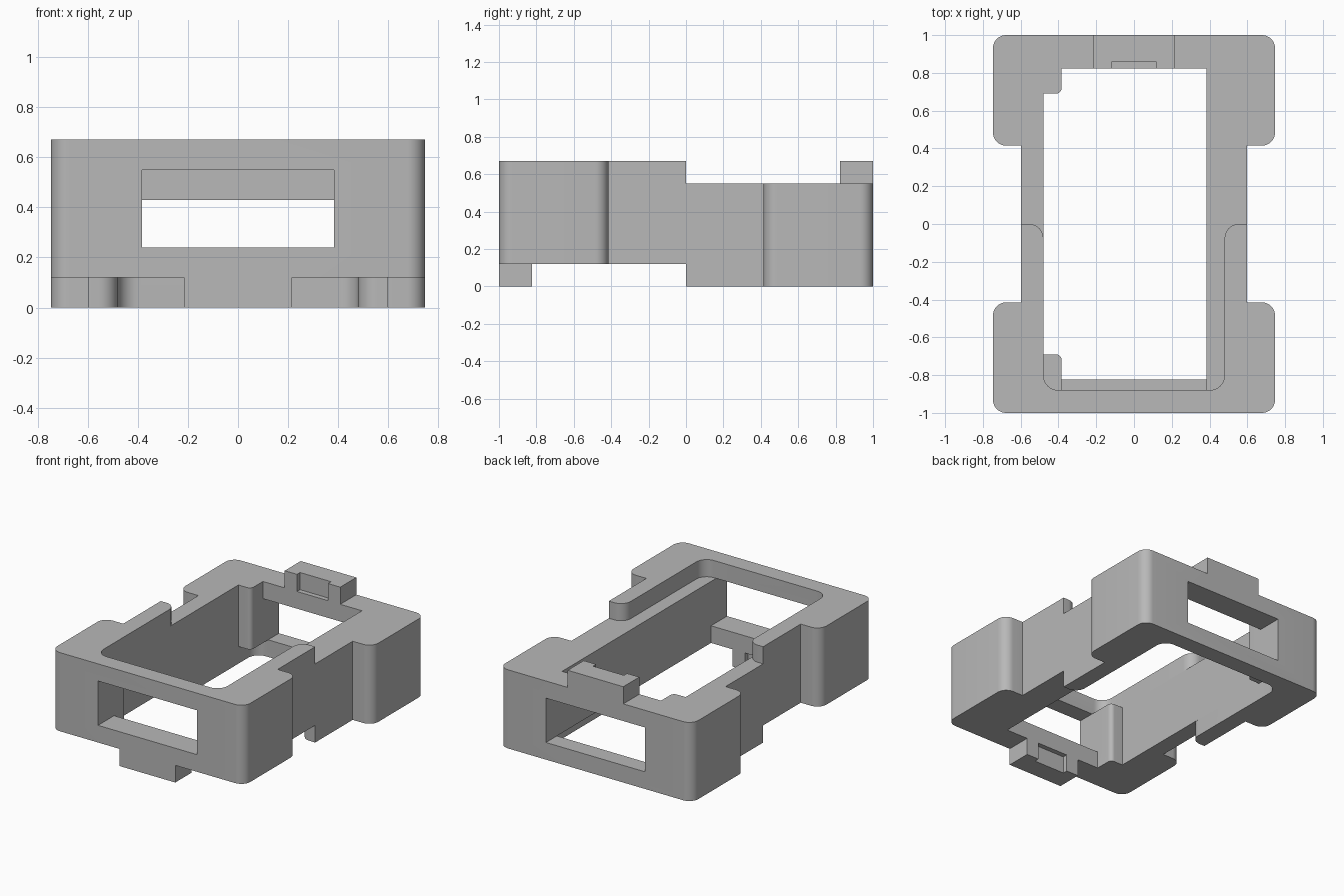
import bpy, bmesh, math
from mathutils import Vector

cube = bpy.data.objects.get("Cube")
if cube:
    bpy.data.objects.remove(cube, do_unlink=True)

HEIGHT = 0.67       # full height
STEP = 0.12         # height of the interlocking rims
HALF_W, WAIST = 0.747, 0.597
INNER, SLOT = 0.48, 0.383
WALL = 0.823        # inner face of the end walls
STEPS = 10


def rounded(points):
    """Turn (x, y, radius) corners into an outline with filleted corners."""
    out = []
    for i, (x, y, r) in enumerate(points):
        p = Vector((x, y))
        if r == 0:
            out.append(p)
            continue
        a = (Vector(points[i - 1][:2]) - p).normalized()
        b = (Vector(points[(i + 1) % len(points)][:2]) - p).normalized()
        centre = p + (a + b) * r          # all corners are right angles
        for k in range(STEPS + 1):
            t = k / STEPS * math.pi / 2
            out.append(centre - b * r * math.cos(t) - a * r * math.sin(t))
    return out


def prism(name, points, z0, z1, flip=False):
    """Extrude an outline; flip gives the half-turn copy about the x axis."""
    bm = bmesh.new()
    face = bm.faces.new([bm.verts.new((p.x, p.y, z0)) for p in rounded(points)])
    top = bmesh.ops.extrude_face_region(bm, geom=[face])["geom"]
    for v in top:
        if isinstance(v, bmesh.types.BMVert):
            v.co.z = z1
    if flip:
        for v in bm.verts:
            v.co.y, v.co.z = -v.co.y, HEIGHT - v.co.z
    bmesh.ops.recalc_face_normals(bm, faces=bm.faces)
    mesh = bpy.data.meshes.new(name)
    bm.to_mesh(mesh)
    bm.free()
    obj = bpy.data.objects.new(name, mesh)
    bpy.context.collection.objects.link(obj)
    return obj


def mirrored(half):
    """Complete an outline given its +x side, listed from front to back."""
    return half + [(-x, y, r) for x, y, r in reversed(half)]


# Body: block with a narrow waist and rounded outer corners
body = prism("frame_body", mirrored([
    (HALF_W, -1, 0.07), (HALF_W, -0.415, 0.07), (WAIST, -0.415, 0),
    (WAIST, 0.415, 0), (HALF_W, 0.415, 0.07), (HALF_W, 1, 0.07)]), 0, HEIGHT)

# Central opening, leaving two posts in the right-hand corners
opening = [(SLOT, -WALL, 0), (SLOT, WALL, 0),
           (-SLOT, WALL, 0), (-SLOT, 0.69, 0.03), (-INNER, 0.69, 0),
           (-INNER, -0.69, 0), (-SLOT, -0.69, 0.03), (-SLOT, -WALL, 0)]
cutters = [prism("opening_cutter", opening, -0.2, HEIGHT + 0.2)]

# Rim recess over one half, removing the other half except its notched tab
recess = mirrored([
    (INNER, -0.88, 0.08), (INNER, 0, -0.0), (0.9, 0, 0), (0.9, 1.2, 0),
    (0.215, 1.2, 0), (0.215, WALL, 0), (0.12, WALL, 0), (0.12, 0.857, 0)])
recess = [(x, y, 0.075 if (abs(x), y) == (INNER, 0) else r) for x, y, r in recess]

# Window through the end wall
window = mirrored([(SLOT, -1.2, 0), (SLOT, -0.78, 0)])

for flip in (False, True):
    cutters.append(prism("recess_cutter", recess, HEIGHT - STEP, HEIGHT + 0.2, flip))
    cutters.append(prism("window_cutter", window, 0.24, HEIGHT - STEP, flip))

# Cut the body, then drop the cutters
bpy.ops.object.select_all(action="DESELECT")
bpy.context.view_layer.objects.active = body
body.select_set(True)
for cutter in cutters:
    cutter.hide_render = True
    mod = body.modifiers.new("cut", "BOOLEAN")
    mod.operation = "DIFFERENCE"
    mod.solver = "EXACT"
    mod.object = cutter
    bpy.ops.object.modifier_apply(modifier=mod.name)
for cutter in cutters:
    bpy.data.objects.remove(cutter, do_unlink=True)

# Plain grey finish
grey = bpy.data.materials.new("grey_plastic")
grey.use_nodes = True
colour = (0.48, 0.48, 0.48, 1)
grey.diffuse_color = colour
grey.node_tree.nodes["Principled BSDF"].inputs["Base Color"].default_value = colour
body.data.materials.clear()
body.data.materials.append(grey)
for poly in body.data.polygons:
    poly.material_index = 0
bpy.ops.object.shade_smooth_by_angle(angle=math.radians(30))
